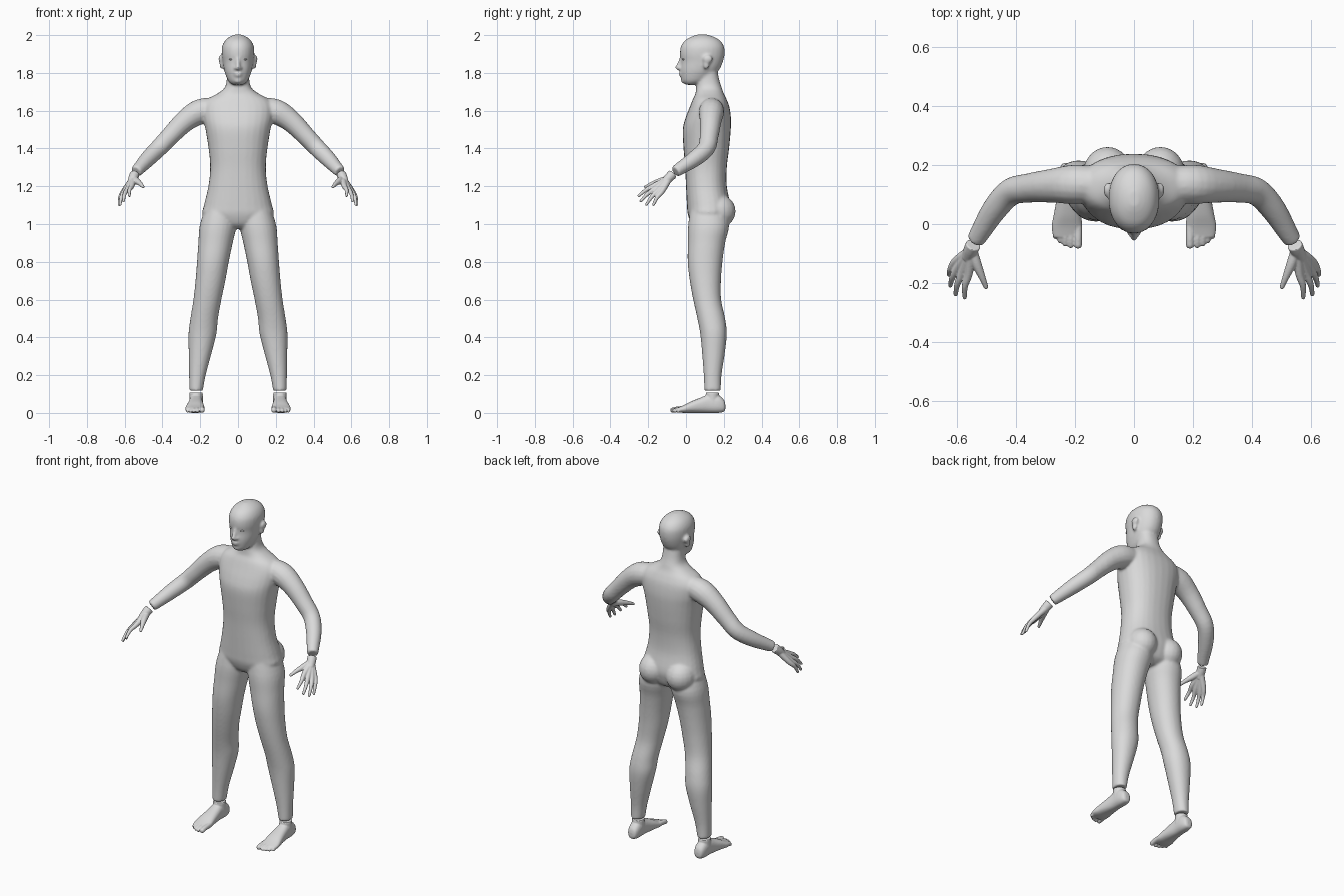
import bpy, bmesh, math
from mathutils import Vector, Matrix

grey = bpy.data.materials.new("plain_grey")
grey.diffuse_color = (0.7, 0.7, 0.7, 1)


def smooth_rows(rows, sub=4):
    """Catmull-Rom interpolation of rows of numbers."""
    out = []
    for i in range(len(rows) - 1):
        a, b, c, d = (rows[min(max(k, 0), len(rows) - 1)] for k in (i - 1, i, i + 1, i + 2))
        for j in range(sub):
            t = j / sub
            out.append([0.5 * (2 * q + (r - p) * t + (2 * p - 5 * q + 4 * r - s) * t * t
                               + (3 * q - p - 3 * r + s) * t ** 3)
                        for p, q, r, s in zip(a, b, c, d)])
    return out + [list(rows[-1])]


def skin_rings(bm, rings):
    """Closed solid through a list of rings."""
    vs = [[bm.verts.new(p) for p in r] for r in rings]
    n = len(vs[0])
    for a, b in zip(vs, vs[1:]):
        for i in range(n):
            bm.faces.new((a[i], a[(i + 1) % n], b[(i + 1) % n], b[i]))
    bm.faces.new(vs[0][::-1])
    bm.faces.new(vs[-1])


def oval(expo, n=28):
    for i in range(n):
        c, s = math.cos(i * math.tau / n), math.sin(i * math.tau / n)
        yield (math.copysign(abs(c) ** (2 / expo), c), math.copysign(abs(s) ** (2 / expo), s))


def loft(bm, rows, side=1, expo=2.0, along="z"):
    """Rows: position, centre x, half width, low and high edge of the other axis."""
    rings = []
    for p, cx, hx, lo, hi in smooth_rows(rows):
        ring = []
        for c, s in oval(expo):
            x, o = side * (cx + hx * c), (lo + hi) / 2 + (hi - lo) / 2 * s
            ring.append((x, o, p) if along == "z" else (x, p, o))
        rings.append(ring)
    skin_rings(bm, rings)


def ball(bm, centre, radii):
    m = Matrix.Translation(centre) @ Matrix.Diagonal((*radii, 1))
    bmesh.ops.create_uvsphere(bm, u_segments=20, v_segments=12, radius=1, matrix=m)


def tube(bm, rows, side=1, tip=False):
    """Round limb through x, y, z, radius."""
    pts = smooth_rows([(side * x, y, z, r) for x, y, z, r in rows])
    rings = []
    for i, row in enumerate(pts):
        a, b = pts[max(i - 1, 0)], pts[min(i + 1, len(pts) - 1)]
        t = (Vector(b[:3]) - Vector(a[:3])).normalized()
        u = t.cross(Vector((0.3, 1, 0.1))).normalized()
        v = t.cross(u)
        rings.append([Vector(row[:3]) + row[3] * (c * u + s * v) for c, s in oval(2, 16)])
    skin_rings(bm, rings)
    if tip:
        ball(bm, pts[-1][:3], [pts[-1][3]] * 3)


def finish(name, bm, voxel=0, relax=0, mirror=False):
    """Fuse the pieces of a part into one smooth surface."""
    bmesh.ops.recalc_face_normals(bm, faces=bm.faces)
    me = bpy.data.meshes.new(name)
    bm.to_mesh(me)
    bm.free()
    ob = bpy.data.objects.new(name, me)
    bpy.context.collection.objects.link(ob)
    if voxel:
        mod = ob.modifiers.new("fuse", "REMESH")
        mod.mode, mod.voxel_size = "VOXEL", voxel
        mod = ob.modifiers.new("relax", "SMOOTH")
        mod.factor, mod.iterations = 0.5, relax
    if mirror:
        ob.modifiers.new("mirror", "MIRROR")
    bpy.context.view_layer.update()
    done = bpy.data.meshes.new_from_object(ob.evaluated_get(bpy.context.evaluated_depsgraph_get()))
    ob.modifiers.clear()
    ob.data = done
    done.name = name
    done.materials.clear()
    done.materials.append(grey)
    for p in done.polygons:
        p.use_smooth = True
        p.material_index = 0


# Body: torso and neck
bm = bmesh.new()
loft(bm, [(0.975, 0, 0.05, 0.06, 0.17), (1.0, 0, 0.13, 0.03, 0.21), (1.05, 0, 0.187, 0.01, 0.23),
          (1.1, 0, 0.18, 0.005, 0.235), (1.2, 0, 0.157, 0.0, 0.216), (1.3, 0, 0.147, -0.005, 0.216),
          (1.4, 0, 0.156, -0.013, 0.228), (1.5, 0, 0.172, -0.017, 0.237), (1.56, 0, 0.185, -0.003, 0.238),
          (1.62, 0, 0.188, 0.02, 0.23), (1.66, 0, 0.162, 0.036, 0.215), (1.69, 0, 0.11, 0.05, 0.2),
          (1.72, 0, 0.072, 0.053, 0.19), (1.76, 0, 0.06, 0.058, 0.177), (1.82, 0, 0.058, 0.065, 0.165)],
     expo=2.3)
# Head with jaw, nose, lips and chin
loft(bm, [(1.737, 0, 0.028, -0.003, 0.06), (1.755, 0, 0.05, -0.02, 0.11), (1.79, 0, 0.066, -0.028, 0.15),
          (1.82, 0, 0.075, -0.03, 0.178), (1.86, 0, 0.081, -0.027, 0.196), (1.9, 0, 0.086, -0.032, 0.204),
          (1.94, 0, 0.084, -0.027, 0.201), (1.972, 0, 0.068, -0.005, 0.18), (1.992, 0, 0.043, 0.03, 0.145),
          (2.003, 0, 0.015, 0.06, 0.11)], expo=2.1)
tube(bm, [(0, -0.024, 1.885, 0.008), (0, -0.036, 1.85, 0.01), (0, -0.045, 1.828, 0.013)], tip=True)
ball(bm, (0, -0.027, 1.797), (0.024, 0.012, 0.006))
ball(bm, (0, -0.025, 1.785), (0.02, 0.012, 0.006))
ball(bm, (0, -0.012, 1.76), (0.022, 0.016, 0.016))
for s in (-1, 1):
    # nostril, ear, buttock
    ball(bm, (s * 0.013, -0.032, 1.824), (0.009, 0.012, 0.008))
    ball(bm, (s * 0.09, 0.115, 1.873), (0.014, 0.026, 0.022))
    ball(bm, (s * 0.086, 0.108, 1.845), (0.012, 0.017, 0.027))
    ball(bm, (s * 0.09, 0.168, 1.068), (0.085, 0.095, 0.09))
    # leg
    loft(bm, [(1.12, 0.085, 0.075, 0.03, 0.2), (1.0, 0.104, 0.097, 0.012, 0.228),
              (0.9, 0.119, 0.091, 0.01, 0.207), (0.8, 0.133, 0.084, 0.009, 0.193),
              (0.7, 0.146, 0.079, 0.02, 0.185), (0.6, 0.162, 0.074, 0.038, 0.186),
              (0.5, 0.179, 0.073, 0.06, 0.207), (0.42, 0.188, 0.074, 0.075, 0.216),
              (0.32, 0.2, 0.061, 0.085, 0.206), (0.2, 0.215, 0.044, 0.094, 0.188),
              (0.118, 0.222, 0.036, 0.097, 0.184)], side=s, expo=2.1)
    # arm
    tube(bm, [(0.1, 0.135, 1.612, 0.058), (0.2, 0.135, 1.595, 0.067), (0.28, 0.13, 1.545, 0.058),
              (0.36, 0.122, 1.465, 0.05), (0.42, 0.108, 1.402, 0.047), (0.475, 0.048, 1.347, 0.043),
              (0.525, -0.033, 1.293, 0.034), (0.54, -0.056, 1.277, 0.031)], side=s)
finish("body", bm, 0.007, 7)

# Eyes
bm = bmesh.new()
ball(bm, (0.034, -0.012, 1.872), (0.014, 0.009, 0.006))
finish("eyes", bm, mirror=True)

# Hands: wrist, palm, thumb and four fingers
bm = bmesh.new()
tube(bm, [(0.546, -0.07, 1.265, 0.026), (0.555, -0.09, 1.245, 0.025), (0.566, -0.115, 1.22, 0.02)])
for knuckle, tip in [((0.562, -0.168, 1.203), (0.575, -0.249, 1.15)),
                     ((0.582, -0.162, 1.188), (0.606, -0.239, 1.122)),
                     ((0.598, -0.147, 1.177), (0.624, -0.209, 1.104)),
                     ((0.606, -0.127, 1.172), (0.629, -0.172, 1.103))]:
    k, t = Vector(knuckle), Vector(tip)
    mid = k.lerp(t, 0.5) + Vector((0.006, -0.003, 0.004))
    start = Vector((0.555, -0.09, 1.24)).lerp(k, 0.12)
    tube(bm, [(*start, 0.018), (*k, 0.0145), (*mid, 0.0105), (*t, 0.0075)], tip=True)
tube(bm, [(0.55, -0.09, 1.24, 0.018), (0.535, -0.135, 1.227, 0.017), (0.517, -0.178, 1.213, 0.012),
          (0.503, -0.214, 1.197, 0.008)], tip=True)
finish("hands", bm, 0.0032, 3, mirror=True)

# Feet: sole to ankle, then toes
bm = bmesh.new()
loft(bm, [(-0.045, 0.228, 0.046, 0.004, 0.028), (-0.01, 0.228, 0.052, 0.0, 0.042),
          (0.03, 0.226, 0.047, 0.0, 0.062), (0.08, 0.224, 0.04, 0.0, 0.082),
          (0.12, 0.223, 0.036, 0.0, 0.097), (0.17, 0.222, 0.035, 0.0, 0.094),
          (0.2, 0.222, 0.026, 0.006, 0.07), (0.208, 0.222, 0.012, 0.02, 0.045)], expo=2.4, along="y")
tube(bm, [(0.222, 0.14, 0.05, 0.037), (0.222, 0.14, 0.08, 0.036), (0.222, 0.14, 0.108, 0.036)])
for x, y, r in [(0.19, -0.07, 0.014), (0.215, -0.072, 0.01), (0.234, -0.066, 0.01),
                (0.251, -0.056, 0.0095), (0.267, -0.042, 0.009)]:
    tube(bm, [(x, 0.0, 0.024, r), (x, y + 0.025, 0.02, r), (x, y, r + 0.001, r)], tip=True)
finish("feet", bm, 0.004, 3, mirror=True)
